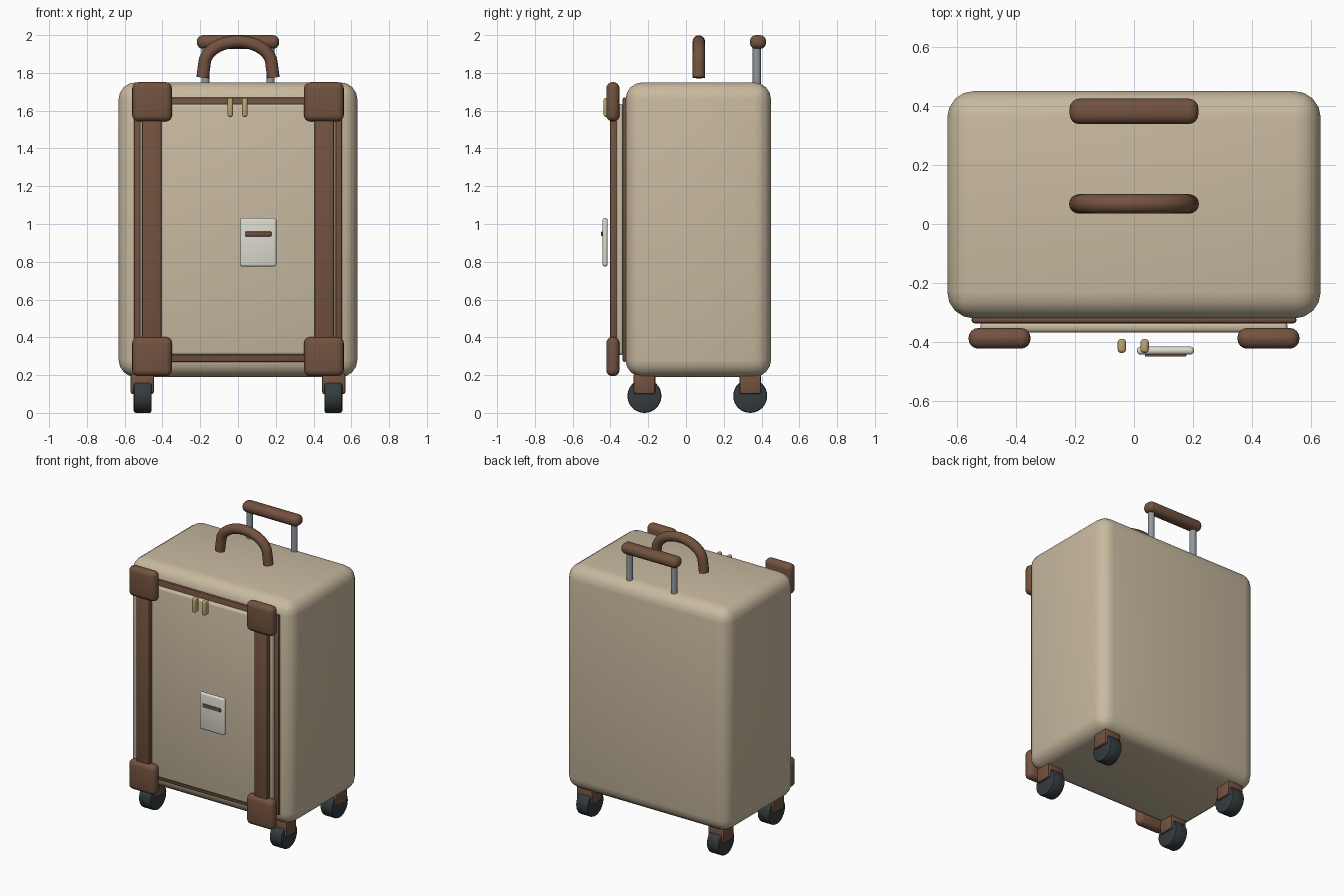
import bpy, bmesh, math
from mathutils import Vector, Matrix

if "Cube" in bpy.data.objects:
    bpy.data.objects.remove(bpy.data.objects["Cube"])


def material(name, rgb):
    m = bpy.data.materials.new(name)
    m.diffuse_color = (*rgb, 1)
    m.use_nodes = True
    m.node_tree.nodes["Principled BSDF"].inputs["Base Color"].default_value = m.diffuse_color
    return m


FABRIC = material("fabric", (0.58, 0.49, 0.35))
LEATHER = material("leather", (0.17, 0.085, 0.05))
METAL = material("metal", (0.28, 0.32, 0.35))
RUBBER = material("rubber", (0.035, 0.045, 0.05))
BRASS = material("brass", (0.52, 0.38, 0.17))
IVORY = material("ivory", (0.72, 0.70, 0.62))


def finish(bm, name, mat, angle=40):
    bmesh.ops.recalc_face_normals(bm, faces=bm.faces[:])
    me = bpy.data.meshes.new(name)
    bm.to_mesh(me)
    bm.free()
    me.materials.append(mat)
    ob = bpy.data.objects.new(name, me)
    bpy.context.collection.objects.link(ob)
    bpy.ops.object.select_all(action='DESELECT')
    ob.select_set(True)
    bpy.context.view_layer.objects.active = ob
    bpy.ops.object.shade_smooth_by_angle(angle=math.radians(angle))
    return ob


def box(name, x, y, z, mat, bevel=0.0, segments=3):
    """Rounded box from (min, max) ranges on each axis."""
    bm = bmesh.new()
    lo, hi = Vector((x[0], y[0], z[0])), Vector((x[1], y[1], z[1]))
    bmesh.ops.create_cube(bm, size=1, matrix=Matrix.Translation((lo + hi) / 2)
                          @ Matrix.Diagonal((*(hi - lo), 1)))
    if bevel:
        bmesh.ops.bevel(bm, geom=bm.edges[:], offset=bevel, segments=segments,
                        profile=0.5, affect='EDGES', clamp_overlap=True)
    return finish(bm, name, mat)


def cylinder(name, center, radius, depth, axis, mat, bevel=0.0, sides=32):
    bm = bmesh.new()
    rot = Matrix.Rotation(math.pi / 2, 4, 'Y') if axis == 'X' else Matrix()
    bmesh.ops.create_cone(bm, cap_ends=True, segments=sides, radius1=radius, radius2=radius,
                          depth=depth, matrix=Matrix.Translation(center) @ rot)
    if bevel:
        rims = [e for e in bm.edges if any(len(f.verts) > 4 for f in e.link_faces)]
        bmesh.ops.bevel(bm, geom=rims, offset=bevel, segments=2, profile=0.5, affect='EDGES')
    return finish(bm, name, mat)


def span(center, half):
    return (center - half, center + half)


# Main shell
box("case_body", (-0.632, 0.632), (-0.32, 0.45), (0.19, 1.75), FABRIC, 0.09, 4)

# Front pocket: leather edging behind a fabric panel
box("pocket_edging", (-0.55, 0.55), (-0.336, -0.314), (0.27, 1.67), LEATHER, 0.01, 2)
box("pocket_panel", (-0.52, 0.52), (-0.368, -0.33), (0.307, 1.635), FABRIC, 0.015, 3)

for s, side in ((-1, "left"), (1, "right")):
    # Vertical straps and corner guards
    box(f"strap_{side}", span(s * 0.456, 0.052), (-0.402, -0.366), (0.31, 1.64), LEATHER, 0.008, 2)
    for z, level in ((0.298, "lower"), (1.647, "upper")):
        box(f"corner_guard_{level}_{side}", span(s * 0.455, 0.105), (-0.422, -0.352),
            span(z, 0.104), LEATHER, 0.033, 4)

    # Casters
    for y, end in ((-0.22, "front"), (0.34, "back")):
        box(f"caster_mount_{end}_{side}", span(s * 0.507, 0.062), span(y, 0.058),
            (0.10, 0.21), LEATHER, 0.012, 2)
        cylinder(f"wheel_{end}_{side}", (s * 0.505, y, 0.09), 0.09, 0.094, 'X', RUBBER, 0.01)

    # Telescopic poles
    cylinder(f"pole_{side}", (s * 0.172, 0.375, 1.85), 0.022, 0.24, 'Z', METAL, sides=20)

# Trolley grip
box("trolley_grip", (-0.218, 0.218), (0.338, 0.424), (1.927, 2.0), LEATHER, 0.033, 4)

# Zip pulls
for x, side in ((-0.041, "left"), (0.036, "right")):
    box(f"zip_pull_{side}", span(x, 0.014), (-0.436, -0.389), (1.567, 1.668), BRASS, 0.011, 3)

# Hanging tag with a slot
box("tag", (0.01, 0.203), (-0.442, -0.415), (0.775, 1.032), IVORY, 0.012, 3)
box("tag_slot", (0.037, 0.177), (-0.449, -0.438), (0.935, 0.96), LEATHER, 0.004, 2)

# Arched carry handle: circle swept along an arch
path = [Vector((-0.187, 0.068, 1.775)), Vector((-0.181, 0.068, 1.825))]
for i in range(17):
    a = math.pi * (1 - i / 16)
    path.append(Vector((0.178 * math.cos(a), 0.068, 1.845 + 0.121 * math.sin(a))))
path += [Vector((-p.x, p.y, p.z)) for p in reversed(path[:2])]
bm = bmesh.new()
rings, sides = [], 16
for i, p in enumerate(path):
    t = (path[min(i + 1, len(path) - 1)] - path[max(i - 1, 0)]).normalized()
    n = t.cross(Vector((0, 1, 0)))
    rings.append([bm.verts.new(p + 0.033 * (math.cos(k * math.tau / sides) * n
                  + math.sin(k * math.tau / sides) * Vector((0, 1, 0)))) for k in range(sides)])
for r0, r1 in zip(rings, rings[1:]):
    for k in range(sides):
        j = (k + 1) % sides
        bm.faces.new((r0[k], r0[j], r1[j], r1[k]))
bm.faces.new(rings[0])
bm.faces.new(rings[-1])
finish(bm, "carry_handle", LEATHER)
